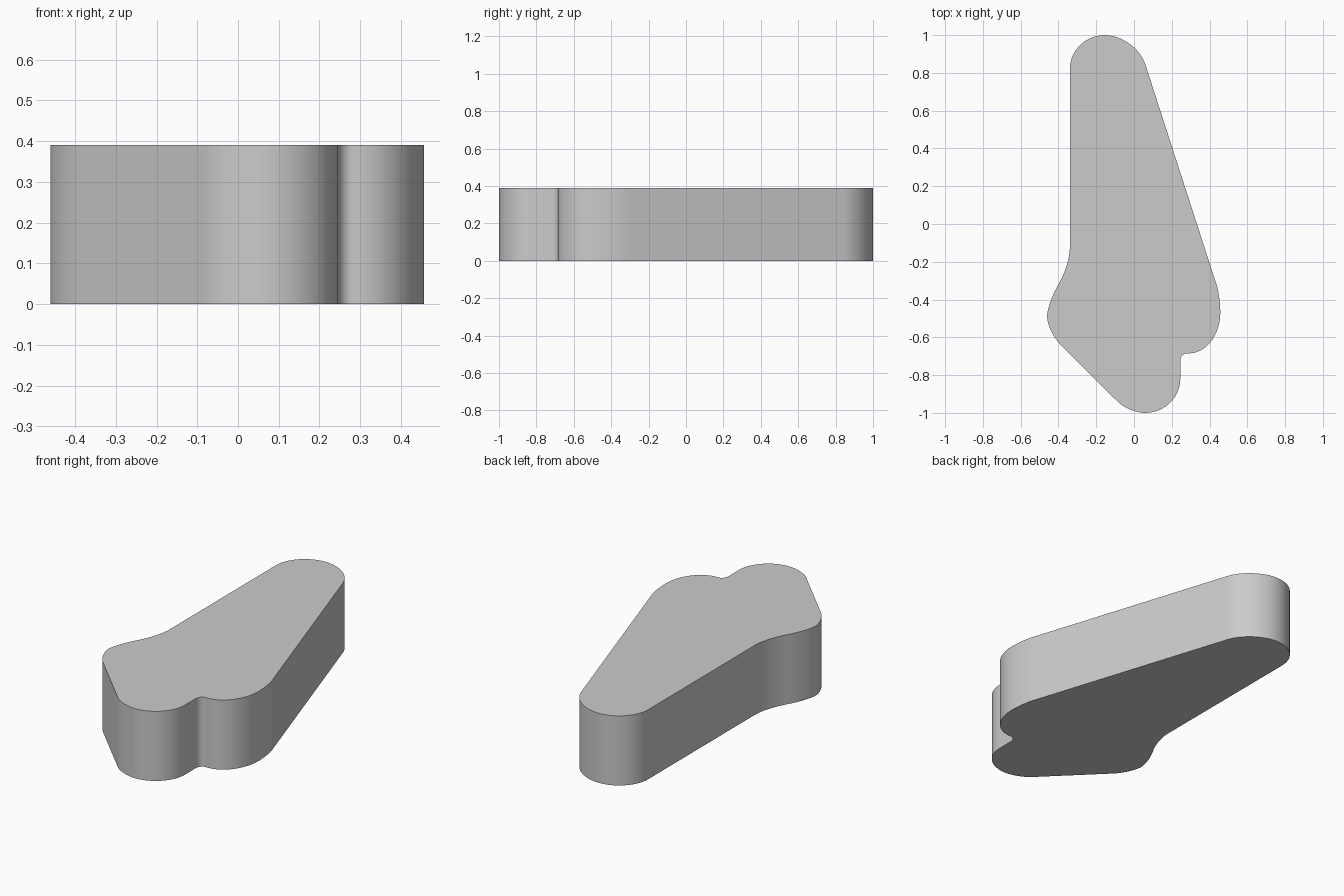
import bpy, bmesh
from mathutils import Vector
from mathutils.geometry import interpolate_bezier

cube = bpy.data.objects.get("Cube")
if cube:
    bpy.data.objects.remove(cube)

HEIGHT = 0.39
STEPS = 14

# Rounded corners of the outline, clockwise: start, corner, end
CORNERS = [
    ((-.34, .82), (-.34, 1), (-.155, 1)),             # narrow end
    ((-.155, 1), (.009, 1), (.06, .845)),
    ((.435, -.315), (.457, -.375), (.457, -.47)),     # left lobe
    ((.457, -.47), (.457, -.685), (.29, -.685)),
    ((.28, -.685), (.245, -.685), (.245, -.725)),     # notch
    ((.245, -.82), (.245, -1), (.06, -1)),            # front lobe
    ((.06, -1), (-.027, -1), (-.085, -.942)),
    ((-.385, -.643), (-.46, -.57), (-.46, -.49)),     # right lobe
    ((-.46, -.49), (-.46, -.42), (-.40, -.32)),
    ((-.40, -.32), (-.34, -.22), (-.34, -.13)),       # waist
]


def rounded(start, corner, end):
    a, c, b = Vector(start), Vector(corner), Vector(end)
    return interpolate_bezier(a, a.lerp(c, .55), b.lerp(c, .55), b, STEPS)


# Outline, skipping points shared by neighbouring corners
outline = []
for corner in CORNERS:
    for p in rounded(*corner):
        if not outline or (p - outline[-1]).length > 1e-4:
            outline.append(p)

# Solid block: fill the outline and extrude it upward
bm = bmesh.new()
base = bm.faces.new([bm.verts.new((p.x, p.y, 0)) for p in outline])
top = bmesh.ops.extrude_face_region(bm, geom=[base], use_keep_orig=True)
bmesh.ops.translate(bm, vec=(0, 0, HEIGHT),
                    verts=[v for v in top["geom"] if isinstance(v, bmesh.types.BMVert)])
bmesh.ops.recalc_face_normals(bm, faces=bm.faces)
mesh = bpy.data.meshes.new("contoured_block")
bm.to_mesh(mesh)
bm.free()

# Plain grey material
grey = bpy.data.materials.new("light grey")
grey.use_nodes = True
grey.diffuse_color = (.6, .6, .6, 1)
grey.node_tree.nodes["Principled BSDF"].inputs["Base Color"].default_value = (.6, .6, .6, 1)
mesh.materials.append(grey)

block = bpy.data.objects.new("contoured_block", mesh)
bpy.context.collection.objects.link(block)
bpy.context.view_layer.objects.active = block
block.select_set(True)
bpy.ops.object.shade_smooth_by_angle()
